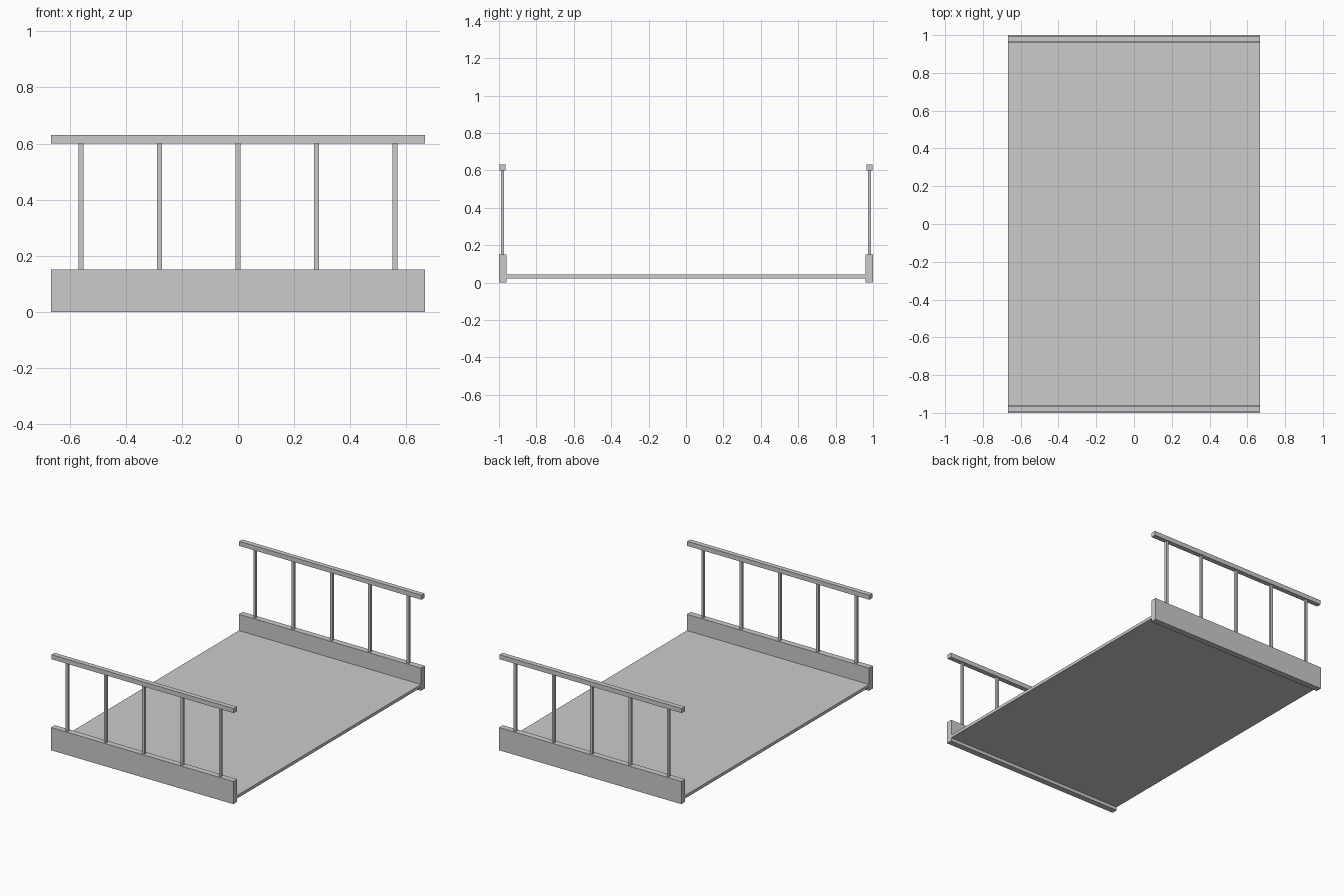
import bpy

if "Cube" in bpy.data.objects:
    bpy.data.objects.remove(bpy.data.objects["Cube"])

HALF_W = 0.666      # half width in x
END_Y = 0.98        # centre line of each end rail


def box(name, x, y, z):
    """Box from (min, max) ranges on each axis."""
    r = (x, y, z)
    bpy.ops.mesh.primitive_cube_add(size=1, location=[(a + b) / 2 for a, b in r])
    ob = bpy.context.object
    ob.name = name
    ob.scale = [b - a for a, b in r]
    bpy.ops.object.transform_apply(location=False, rotation=False, scale=True)
    return ob


def around(c, size):
    return (c - size / 2, c + size / 2)


full = (-HALF_W, HALF_W)

# Flat deck
box("deck", full, (-0.962, 0.962), (0.022, 0.042))

# Matching end assemblies: kerb beam, posts, top rail
for side, s in (("front", -1), ("back", 1)):
    y = s * END_Y
    box(side + "_beam", full, around(y, 0.04), (0, 0.15))
    box(side + "_top_rail", full, around(y, 0.032), (0.6, 0.63))
    for i in range(5):
        box(f"{side}_post_{i + 1}", around((i - 2) * 0.28, 0.017),
            around(y, 0.016), (0.15, 0.6))
